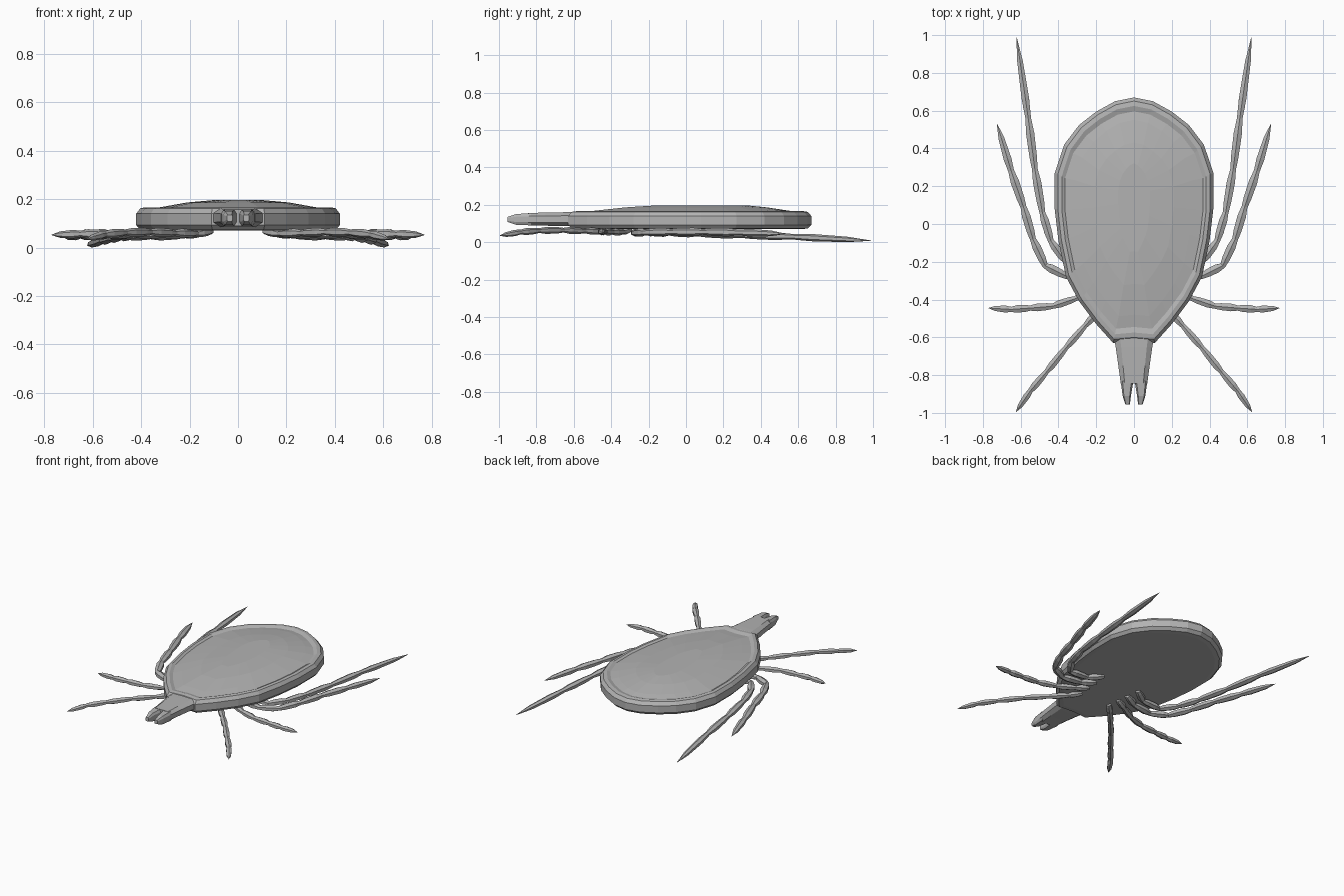
import bpy, bmesh, math
from mathutils import Vector

grey = bpy.data.materials.new("plain grey")
grey.diffuse_color = (0.45, 0.45, 0.45, 1)


def loft(name, groups):
    """Skin each list of equal-sized rings, capping both ends."""
    bm = bmesh.new()
    for rings in groups:
        rows = [[bm.verts.new(p) for p in ring] for ring in rings]
        n = len(rows[0])
        for a, b in zip(rows, rows[1:]):
            for i in range(n):
                j = (i + 1) % n
                bm.faces.new((a[i], a[j], b[j], b[i]))
        bm.faces.new(rows[0][::-1])
        bm.faces.new(rows[-1])
    bmesh.ops.recalc_face_normals(bm, faces=bm.faces)
    mesh = bpy.data.meshes.new(name)
    bm.to_mesh(mesh)
    bm.free()
    mesh.materials.append(grey)
    ob = bpy.data.objects.new(name, mesh)
    bpy.context.collection.objects.link(ob)
    return ob


# Body: egg-shaped outline stacked into a rimmed, shallow dome
half = [(0.10, 0.65), (0.20, 0.595), (0.29, 0.525), (0.37, 0.42), (0.42, 0.27),
        (0.42, 0.08), (0.40, -0.09), (0.36, -0.28), (0.29, -0.41),
        (0.20, -0.53), (0.11, -0.63)]
outline = [(0, 0.67)] + half + [(0, -0.62)] + [(-x, y) for x, y in half[::-1]]


def body_ring(sx, sy, z, cy=0.03):
    return [(x * sx, cy + (y - 0.03) * sy, z) for x, y in outline]


loft("body", [[
    body_ring(0.90, 0.92, 0.070), body_ring(0.96, 0.97, 0.073),
    body_ring(1.00, 1.00, 0.092), body_ring(1.00, 1.00, 0.140),
    body_ring(0.96, 0.97, 0.162), body_ring(0.91, 0.93, 0.166),
    body_ring(0.87, 0.885, 0.158), body_ring(0.74, 0.80, 0.168, 0.04),
    body_ring(0.50, 0.58, 0.186, 0.06), body_ring(0.20, 0.36, 0.197, 0.09)]])


# Head: tapering snout ending in two blunt prongs
def head_ring(y, cx, w, z0, z1):
    c = 0.3 * w
    d = 0.25 * (z1 - z0)
    return [(cx + x, y, z) for x, z in (
        (-w, z0 + d), (-w + c, z0), (w - c, z0), (w, z0 + d),
        (w, z1 - d), (w - c, z1), (-w + c, z1), (-w, z1 - d))]


snout = [head_ring(-0.56, 0, 0.085, 0.09, 0.15), head_ring(-0.61, 0, 0.105, 0.085, 0.16),
         head_ring(-0.65, 0, 0.097, 0.085, 0.16), head_ring(-0.75, 0, 0.083, 0.088, 0.158),
         head_ring(-0.845, 0, 0.070, 0.088, 0.156)]
prongs = [[head_ring(-0.83, s * 0.037, 0.034, 0.09, 0.155),
           head_ring(-0.91, s * 0.038, 0.022, 0.093, 0.150),
           head_ring(-0.955, s * 0.034, 0.012, 0.108, 0.135)] for s in (-1, 1)]
loft("head", [snout] + prongs)


# Legs: six-sided jointed tubes with pinched joints and pointed tips
def leg(name, joints, r):
    pts = [Vector(p) for p in joints]
    path = []
    for k, (a, b) in enumerate(zip(pts, pts[1:])):
        last = k == len(pts) - 2
        for t, f in ((0, 0.75), (0.25, 1.0), (0.7, 0.75 if last else 1.1)):
            path.append((a.lerp(b, t), r * f))
    path.append((pts[-1], 0.001))
    for tag, s in (("right", 1), ("left", -1)):
        rings = []
        for i, (p, rad) in enumerate(path):
            d = path[min(i + 1, len(path) - 1)][0] - path[max(i - 1, 0)][0]
            side = Vector((d.y, -d.x, 0)).normalized()
            up = side.cross(d).normalized()
            ring = []
            for k in range(6):
                a = math.tau * k / 6
                q = p + side * rad * math.sin(a) + up * rad * 0.85 * math.cos(a)
                ring.append((q.x * s, q.y, max(q.z, 0)))
            rings.append(ring)
        loft(f"{tag}_{name}", [rings])


leg("front_leg", [(0.11, -0.38, 0.068), (0.17, -0.44, 0.058), (0.26, -0.54, 0.06),
                  (0.36, -0.655, 0.064), (0.465, -0.785, 0.062),
                  (0.55, -0.885, 0.054), (0.625, -0.995, 0.035)], 0.020)
leg("second_leg", [(0.12, -0.30, 0.068), (0.20, -0.335, 0.055), (0.31, -0.395, 0.054),
                   (0.43, -0.435, 0.056), (0.55, -0.445, 0.056),
                   (0.65, -0.452, 0.056), (0.77, -0.445, 0.052)], 0.021)
leg("third_leg", [(0.13, -0.22, 0.068), (0.22, -0.26, 0.055), (0.36, -0.275, 0.05),
                  (0.47, -0.22, 0.052), (0.535, -0.08, 0.055), (0.585, 0.09, 0.055),
                  (0.65, 0.28, 0.052), (0.725, 0.53, 0.045)], 0.024)
leg("rear_leg", [(0.14, -0.13, 0.068), (0.23, -0.185, 0.054), (0.37, -0.19, 0.05),
                 (0.44, -0.09, 0.050), (0.485, 0.06, 0.046), (0.525, 0.29, 0.038),
                 (0.56, 0.56, 0.030), (0.622, 0.99, 0.008)], 0.023)
